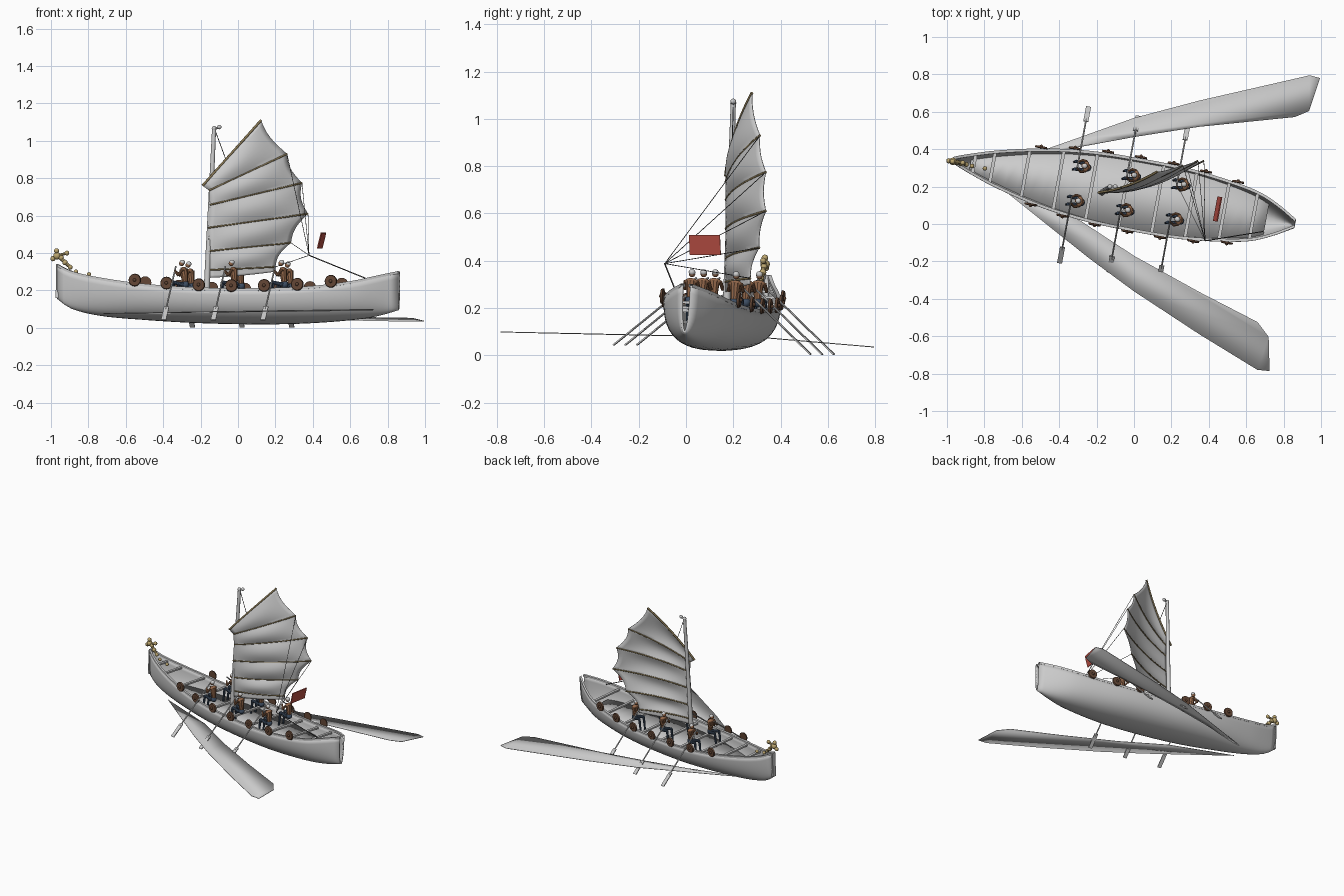
import bpy, bmesh
from math import radians, sin, pi
from mathutils import Matrix, Vector

if "Cube" in bpy.data.objects:
    bpy.data.objects.remove(bpy.data.objects["Cube"])

# Boat frame: u along the hull (stern +), v across, slight roll
M = (Matrix.Translation((-.05, .165, .15)) @ Matrix.Rotation(radians(-10.5), 4, 'Z')
     @ Matrix.Rotation(radians(-2.7), 4, 'X') @ Matrix.Translation((0, 0, -.15)))
I = Matrix()


def material(name, rgb):
    m = bpy.data.materials.new(name)
    m.diffuse_color = (*rgb, 1)
    m.use_nodes = True
    m.node_tree.nodes["Principled BSDF"].inputs["Base Color"].default_value = m.diffuse_color
    return m


brown = material("shield_brown", (.12, .06, .035))
skin = material("skin_brown", (.3, .14, .07))
blue = material("trouser_blue", (.05, .08, .13))
gold = material("gilded_wood", (.5, .38, .16))
batten_mat = material("bamboo", (.25, .19, .09))
dark = material("rope_dark", (.08, .08, .08))
red = material("red_cloth", (.5, .08, .06))


def finish(name, bm, mat=None, frame=I):
    me = bpy.data.meshes.new(name)
    bmesh.ops.recalc_face_normals(bm, faces=bm.faces)
    bm.to_mesh(me)
    bm.free()
    ob = bpy.data.objects.new(name, me)
    bpy.context.collection.objects.link(ob)
    ob.matrix_world = frame
    if mat:
        me.materials.append(mat)
    return ob


def rod(name, a, b, r1, r2=None, mat=None, frame=I, seg=10):
    a, b = Vector(a), Vector(b)
    q = (b - a).to_track_quat('Z', 'Y').to_matrix().to_4x4()
    bm = bmesh.new()
    bmesh.ops.create_cone(bm, cap_ends=True, segments=seg, radius1=r1, radius2=r1 if r2 is None else r2,
                          depth=(b - a).length, matrix=Matrix.Translation((a + b) / 2) @ q)
    return finish(name, bm, mat, frame)


def ball(name, c, r, mat=None, frame=I, scale=(1, 1, 1)):
    bm = bmesh.new()
    bmesh.ops.create_uvsphere(bm, u_segments=14, v_segments=8, radius=r,
                              matrix=Matrix.Translation(c) @ Matrix.Diagonal((*scale, 1)))
    return finish(name, bm, mat, frame)


def box(name, c, size, mat=None, frame=I, rot=I):
    bm = bmesh.new()
    bmesh.ops.create_cube(bm, size=1, matrix=Matrix.Translation(c) @ rot @ Matrix.Diagonal((*size, 1)))
    return finish(name, bm, mat, frame)


def loft(name, rows, mat=None, frame=I, thick=0):
    bm = bmesh.new()
    vs = [[bm.verts.new(p) for p in r] for r in rows]
    for r, s in zip(vs, vs[1:]):
        for i in range(len(r) - 1):
            bm.faces.new((r[i], r[i + 1], s[i + 1], s[i]))
    ob = finish(name, bm, mat, frame)
    if thick:
        mod = ob.modifiers.new("thickness", 'SOLIDIFY')
        mod.thickness, mod.offset = thick, 0
    return ob


# Hull stations: u, half width, keel z, sheer z
ST = [(-.93, .012, .16, .335), (-.86, .04, .11, .30), (-.70, .092, .07, .262), (-.45, .15, .047, .225),
      (-.2, .182, .032, .205), (.05, .19, .025, .197), (.3, .186, .025, .2), (.5, .166, .033, .212),
      (.7, .13, .05, .24), (.82, .08, .07, .27), (.925, .018, .10, .297)]


def station(u):
    i = max(k for k in range(len(ST) - 1) if ST[k][0] <= u + 1e-9 or k == 0)
    p0, p1, p2, p3 = ST[max(i - 1, 0)], ST[i], ST[i + 1], ST[min(i + 2, len(ST) - 1)]
    h = p2[0] - p1[0]
    t = (u - p1[0]) / h
    out = []
    for k in (1, 2, 3):
        m1 = (p2[k] - p0[k]) / (p2[0] - p0[0]) * h
        m2 = (p3[k] - p1[k]) / (p3[0] - p1[0]) * h
        out.append((2*t**3 - 3*t*t + 1) * p1[k] + (t**3 - 2*t*t + t) * m1
                   + (3*t*t - 2*t**3) * p2[k] + (t**3 - t*t) * m2)
    return out


def width_at(u, z):
    w, k, s = station(u)
    f = min(max((s - z) / (s - k), 0), 1)
    return w * (1 - f ** 2.3) ** (1 / 2.3)


us = [-.93 + 1.855 * i / 48 for i in range(49)]
rows = []
for u in us:
    w, k, s = station(u)
    row = []
    for j in range(25):
        a = -pi / 2 + pi * j / 24
        sg, e = (1 if a > 0 else -1), 2 / 2.3
        row.append((u, sg * w * abs(sin(a)) ** e, s - (s - k) * max(sin(pi / 2 - abs(a)), 0) ** e))
    rows.append(row)
loft("hull", rows, None, M, .01)
box("bow_stem", (-.931, 0, .25), (.014, .028, .18), None, M)

# Floor, gunwales and thwarts
fu = [-.84 + 1.61 * i / 24 for i in range(25)]
loft("floor", [[(u, -width_at(u, .135), .135), (u, width_at(u, .135), .135)] for u in fu], None, M, .006)
for sg in (-1, 1):
    rail = []
    for u in us:
        w, k, s = station(u)
        rail.append([(u, sg * (w + dv), s + dz) for dv, dz in
                     ((.006, -.008), (.006, .006), (-.01, .006), (-.01, -.008), (.006, -.008))])
    loft("gunwale", rail, None, M)
for u in (-.82, -.72, -.54, -.36, -.18, 0, .18, .36, .54, .7):
    w, k, s = station(u)
    box("thwart", (u, 0, s - .018), (.018, 2 * w - .008, .012), None, M)

# Shields along both sides
for sg in (-1, 1):
    for i in range(7):
        u = -.483 + .178 * i
        w, k, s = station(u)
        c = Vector((u, sg * (w + .012), s + .02))
        n = Vector((0, sg * .005, 0))
        rod("shield", c - n, c + n, .034, .031, brown, M, 20)
        ball("shield_boss", c + n, .009, brown, M)

# Rowers with oars
for sg in (-1, 1):
    for u in (-.24, .03, .30):
        v = sg * .095
        P = lambda a, b, c: (u + a, v + b, c)
        rod("torso", P(.02, 0, .235), P(.012, 0, .31), .015, .023, skin, M)
        ball("shoulders", P(.012, 0, .308), .024, skin, M, (.7, 1.2, .6))
        ball("hips", P(.02, 0, .228), .021, blue, M)
        ball("head", P(0, 0, .34), .014, skin, M)
        ball("cap", P(.004, 0, .347), .0145, None, M, (1, 1, .9))
        for d in (-.016, .016):
            rod("thigh", P(.015, d, .225), P(-.045, d * 1.3, .24), .012, .009, blue, M)
            rod("shin", P(-.045, d * 1.3, .24), P(-.055, d * 1.3, .14), .009, .006, blue, M)
            rod("upper_arm", P(.01, d * 1.6, .308), P(-.012, d * 2, .275), .008, .007, skin, M)
            rod("forearm", P(-.012, d * 2, .275), P(-.034, d, .30), .007, .005, skin, M)
        a, b = Vector((u - .034, sg * .08, .325)), Vector((u - .034, sg * .425, .023))
        d = (b - a).normalized()
        rod("oar_shaft", a, b - d * .09, .0045, None, None, M, 8)
        x = Vector((1, 0, 0))
        rot = Matrix((x, d.cross(x), d)).transposed().to_4x4()
        box("oar_blade", b - d * .055, (.027, .006, .11), None, M, rot)

# Mast
rod("mast", (-.172, .168, .1), (-.128, .2, 1.065), .017, .011, None, I, 14)
ball("masthead", (-.128, .2, 1.067), .013)
ball("masthead_ball", (-.1, .2, 1.074), .012)
rod("masthead_pin", (-.128, .2, 1.062), (-.1, .2, 1.074), .006)

# Battened sail: luff x, z and leech x, y, z of each batten
B = [(-.19, .76, .123, .279, 1.11), (-.155, .735, .262, .313, .93), (-.15, .658, .342, .338, .775),
     (-.16, .535, .374, .338, .61), (-.16, .41, .283, .31, .455), (-.15, .31, .2, .272, .326)]


def on_batten(b, t):
    return Vector((b[0] + (b[2] - b[0]) * t, .168 + (b[3] - .168) * (.35 * t + .65 * t * t),
                   b[1] + (b[4] - b[1]) * t))


ts = [i / 16 for i in range(17)]
sail = []
for p, (b, c) in enumerate(zip(B, B[1:])):
    for j in range(9 if p == 4 else 8):
        s = j / 8
        sail.append([on_batten(b, t).lerp(on_batten(c, t), s)
                     + sin(pi * s) * Vector((-.022 * t ** 3, -.022 * sin(pi * t * .85), 0)) for t in ts])
foot = B[5]
for j in range(1, 4):
    sail.append([on_batten(foot, t) - Vector((0, 0, .014 * j * (1 - .4 * t * t))) for t in ts])
loft("sail", sail, None, I, .003)
for i, b in enumerate(B):
    pts = [on_batten(b, t / 8) for t in range(9)]
    cu = bpy.data.curves.new("batten", 'CURVE')
    cu.dimensions, cu.bevel_depth, cu.bevel_resolution = '3D', .007 if i == 0 else .005, 1
    cu.use_fill_caps = True
    sp = cu.splines.new('POLY')
    sp.points.add(8)
    for q, p in zip(sp.points, pts):
        q.co = (*p, 1)
    cu.materials.append(batten_mat)
    ob = bpy.data.objects.new("yard" if i == 0 else "batten", cu)
    bpy.context.collection.objects.link(ob)

# Rigging
knot = (.38, -.09, .388)
for b in B[1:]:
    rod("sheet_line", on_batten(b, 1), knot, .0016, None, dark, I, 6)
rod("main_sheet", knot, (.69, -.04, .262), .003, None, dark, I, 6)
rod("halyard", (-.12, .2, 1.05), on_batten(B[0], .4), .002, None, dark, I, 6)

# Red flag panel
lean = Matrix.Rotation(radians(-10.5), 4, 'Z') @ Matrix.Rotation(radians(14), 4, 'Y')
box("flag", (.447, .08, .467), (.006, .133, .086), red, I, lean)

# Gilded bow figurehead
for c, r in (((-.968, .335, .385), .02), ((-.99, .338, .37), .014), ((-.97, .334, .412), .014),
             ((-.945, .33, .375), .014), ((-.915, .327, .4), .013), ((-.925, .325, .35), .015),
             ((-.897, .318, .325), .013), ((-.866, .31, .3), .012), ((-.797, .297, .286), .012)):
    ball("figurehead_bead", c, r, gold)
rod("figurehead_horn", (-.965, .335, .385), (-.915, .327, .4), .009, .007, gold)
rod("figurehead_neck", (-.955, .332, .38), (-.89, .317, .318), .011, .009, gold)

# Bow waves: outlines in plan on gently tilted planes
near = [(-.72, .2), (-.45, -.016), (-.235, -.187), (0, -.36), (.35, -.59), (.66, -.78), (.725, -.786),
        (.72, -.604), (.66, -.524), (.35, -.364), (0, -.17), (-.29, .02)]
far = [(-.72, .31), (-.5, .39), (-.3, .46), (0, .567), (.35, .66), (.94, .795), (.995, .78), (.936, .604),
       (.86, .572), (.35, .52), (0, .465), (-.3, .41)]
for name, pts, z in (("near_wave", near, lambda y: .077 + (.2 - y) * .022),
                     ("far_wave", far, lambda y: .077 - (y - .3) * .085)):
    bm = bmesh.new()
    bm.faces.new([bm.verts.new((x, y, z(y))) for x, y in pts])
    mod = finish(name, bm).modifiers.new("thickness", 'SOLIDIFY')
    mod.thickness, mod.offset = .004, 0

# Smooth shading with sharp edges kept
bpy.ops.object.select_all(action='DESELECT')
for ob in bpy.data.objects:
    if ob.type == 'MESH':
        ob.select_set(True)
        bpy.context.view_layer.objects.active = ob
bpy.ops.object.shade_smooth_by_angle(angle=radians(35))
